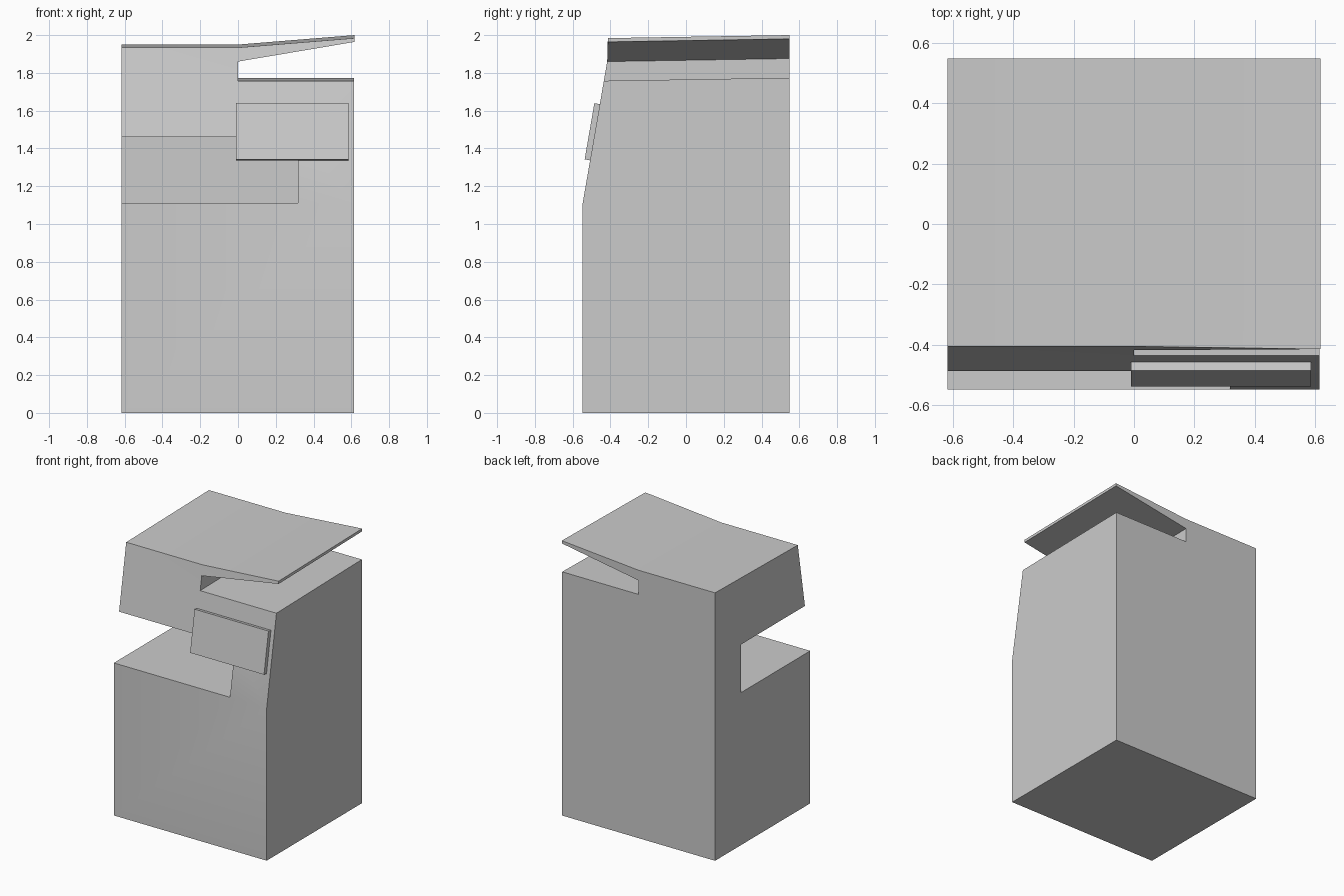
import bpy, bmesh
from mathutils import Matrix

if "Cube" in bpy.data.objects:
    bpy.data.objects.remove(bpy.data.objects["Cube"])


def make_object(name, bm):
    bmesh.ops.recalc_face_normals(bm, faces=bm.faces)
    mesh = bpy.data.meshes.new(name)
    bm.to_mesh(mesh)
    bm.free()
    obj = bpy.data.objects.new(name, mesh)
    bpy.context.collection.objects.link(obj)
    return obj


def make_box(name, low, high):
    bm = bmesh.new()
    bmesh.ops.create_cube(bm, size=1)
    for v in bm.verts:
        v.co = [l + (c + 0.5) * (h - l) for l, h, c in zip(low, high, v.co)]
    return make_object(name, bm)


# Cabinet profile seen from the front: (x, z); the upper front leans back
LEFT, RIGHT, BEND = -0.617, 0.614, 1.11
profile = [(LEFT, 0), (RIGHT, 0), (RIGHT, BEND), (RIGHT, 1.758), (0, 1.758),
           (0, 1.86), (0.617, 1.964), (0.617, 1.984), (0, 1.934),
           (LEFT, 1.934), (LEFT, BEND)]
# Lower front, leaning front, raised flap front
panels = [(0, 1, 2, 10), (10, 2, 3, 4, 5, 8, 9), (5, 6, 7, 8)]


def front_y(z):
    return -0.547 + max(0, min(z, 1.88) - BEND) * 0.173


bm = bmesh.new()
front = [bm.verts.new((x, front_y(z), z)) for x, z in profile]
back = [bm.verts.new((x, 0.547, z + (0.016 if z > BEND else 0))) for x, z in profile]
for ring in (front, back):
    for panel in panels:
        bm.faces.new([ring[i] for i in panel])
for i in range(len(profile)):
    j = (i + 1) % len(profile)
    bm.faces.new((front[i], front[j], back[j], back[i]))
# Top front edge sits slightly further back on the flat half
front[8].co.y = front[9].co.y = front_y(BEND) + (1.934 - BEND) * 0.173
body = make_object("cabinet_body", bm)

# Serving recess cut into the front left
cutter = make_box("recess_cutter", (-1, -1, BEND), (0.318, 0.25, 1.46))
cutter.hide_render = True
cutter.hide_viewport = True
mod = body.modifiers.new("recess", 'BOOLEAN')
mod.operation = 'DIFFERENCE'
mod.solver = 'EXACT'
mod.object = cutter

# Thin plate lying on the leaning front
plate = make_box("front_plate", (-0.01, -0.03, 0), (0.585, 0, 0.302))
plate.matrix_world = (Matrix.Translation((0, -0.507, 1.337))
                      @ Matrix.Rotation(-0.171, 4, 'X'))

# Soft shading over the shallow bends only
bpy.ops.object.select_all(action='DESELECT')
body.select_set(True)
bpy.context.view_layer.objects.active = body
bpy.ops.object.modifier_apply(modifier="recess")
bpy.ops.object.shade_smooth_by_angle(angle=0.35)
bpy.data.objects.remove(cutter)
